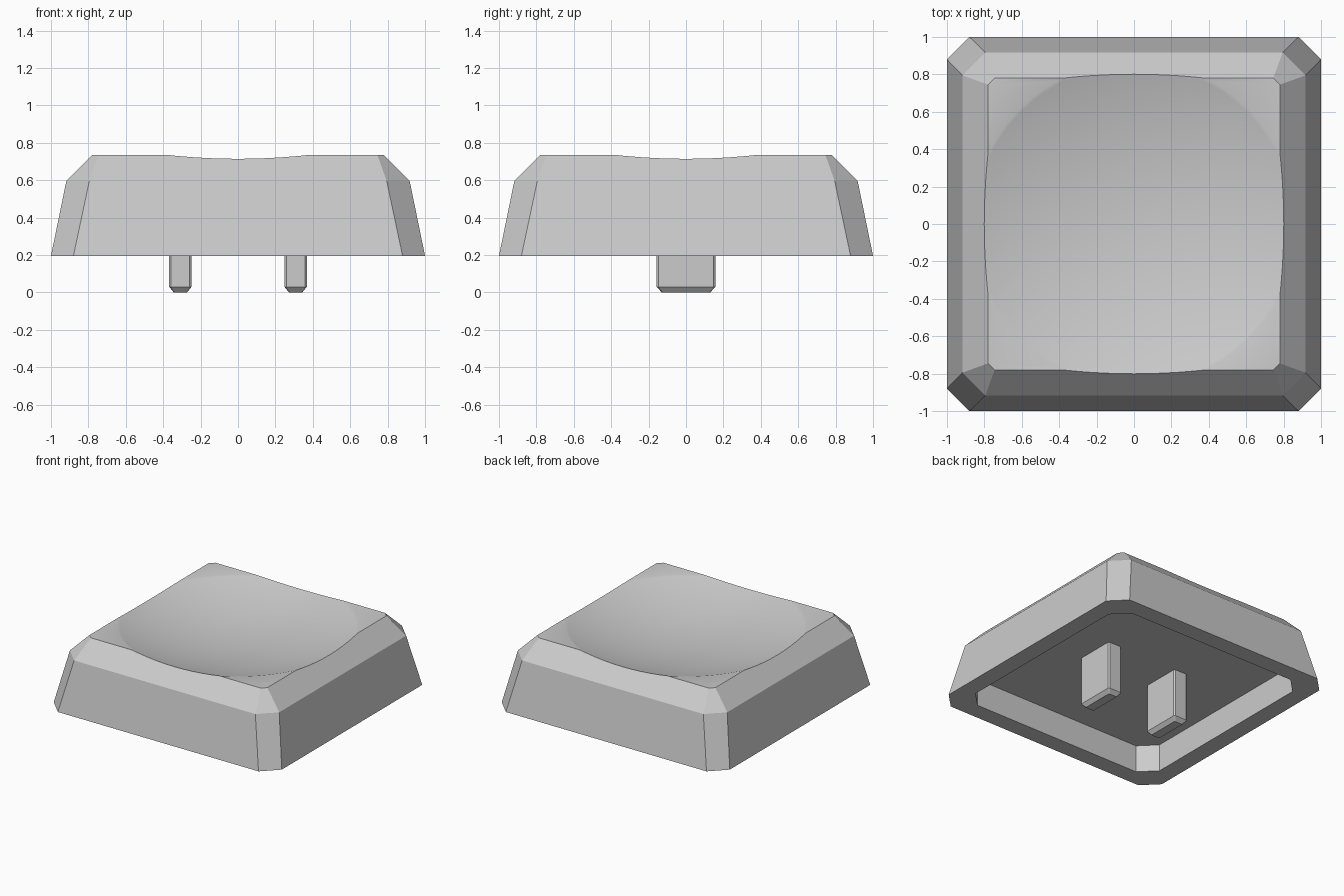
import bpy, bmesh, math

cube = bpy.data.objects.get("Cube")
if cube:
    bpy.data.objects.remove(cube, do_unlink=True)

grey = bpy.data.materials.new("light_grey")
grey.use_nodes = True
colour = (0.6, 0.6, 0.6, 1)
grey.diffuse_color = colour
grey.node_tree.nodes["Principled BSDF"].inputs["Base Color"].default_value = colour


def octagon(bm, hx, hy, cut, z, cx=0):
    """Ring of a rectangle with its four corners cut off."""
    quarter = [(hx, hy - cut), (hx - cut, hy)]
    right = [(x, -y) for x, y in reversed(quarter)] + quarter
    left = [(-x, -y) for x, y in right]
    return [bm.verts.new((cx + x, y, z)) for x, y in right + left]


def loft(name, rings, cx=0):
    """Closed solid through a list of (half x, half y, corner cut, z)."""
    bm = bmesh.new()
    loops = [octagon(bm, *r, cx) for r in rings]
    for a, b in zip(loops, loops[1:]):
        for i in range(8):
            j = (i + 1) % 8
            bm.faces.new((a[i], a[j], b[j], b[i]))
    bm.faces.new(loops[0])
    bm.faces.new(loops[-1])
    return finish(name, bm)


def finish(name, bm):
    bmesh.ops.recalc_face_normals(bm, faces=bm.faces)
    mesh = bpy.data.meshes.new(name)
    bm.to_mesh(mesh)
    bm.free()
    mesh.materials.append(grey)
    obj = bpy.data.objects.new(name, mesh)
    bpy.context.collection.objects.link(obj)
    return obj


def activate(obj):
    bpy.ops.object.select_all(action='DESELECT')
    obj.select_set(True)
    bpy.context.view_layer.objects.active = obj


# Hollow cap: cavity ceiling, inner rim, outer rim, shoulder, top edge
cap = loft("key_cap", [
    (0.863, 0.863, 0.12, 0.41),
    (0.863, 0.863, 0.12, 0.195),
    (1.0, 1.0, 0.12, 0.195),
    (0.918, 0.918, 0.123, 0.595),
    (0.78, 0.78, 0.035, 0.735)])

# Spherical dish cutter, lathed from an arc
radius, centre_z = 2.8, 3.397
bm = bmesh.new()
arc = [i * 0.05 for i in range(21)]
verts = [bm.verts.new((r, 0, centre_z - math.sqrt(radius**2 - r**2))) for r in arc]
verts += [bm.verts.new((1, 0, 1.2)), bm.verts.new((0, 0, 1.2))]
edges = [bm.edges.new(pair) for pair in zip(verts, verts[1:])]
bmesh.ops.spin(bm, geom=verts + edges, cent=(0, 0, 0), axis=(0, 0, 1),
               angle=math.tau, steps=64)
bmesh.ops.remove_doubles(bm, verts=bm.verts, dist=0.0001)
cutter = finish("dish_cutter", bm)
cutter.hide_render = True

# Scoop the dish out of the top
dish = cap.modifiers.new("dish", 'BOOLEAN')
dish.operation = 'DIFFERENCE'
dish.solver = 'EXACT'
dish.object = cutter
activate(cap)
bpy.ops.object.modifier_apply(modifier="dish")
bpy.data.objects.remove(cutter, do_unlink=True)
activate(cap)
bpy.ops.object.shade_smooth_by_angle(angle=math.radians(25))

# Two mounting pegs with chamfered ends
for side, x in (("left", 0.308), ("right", -0.308)):
    loft(side + "_peg", [
        (0.036, 0.13, 0.008, 0),
        (0.06, 0.157, 0.01, 0.03),
        (0.06, 0.157, 0.01, 0.43)], x)
